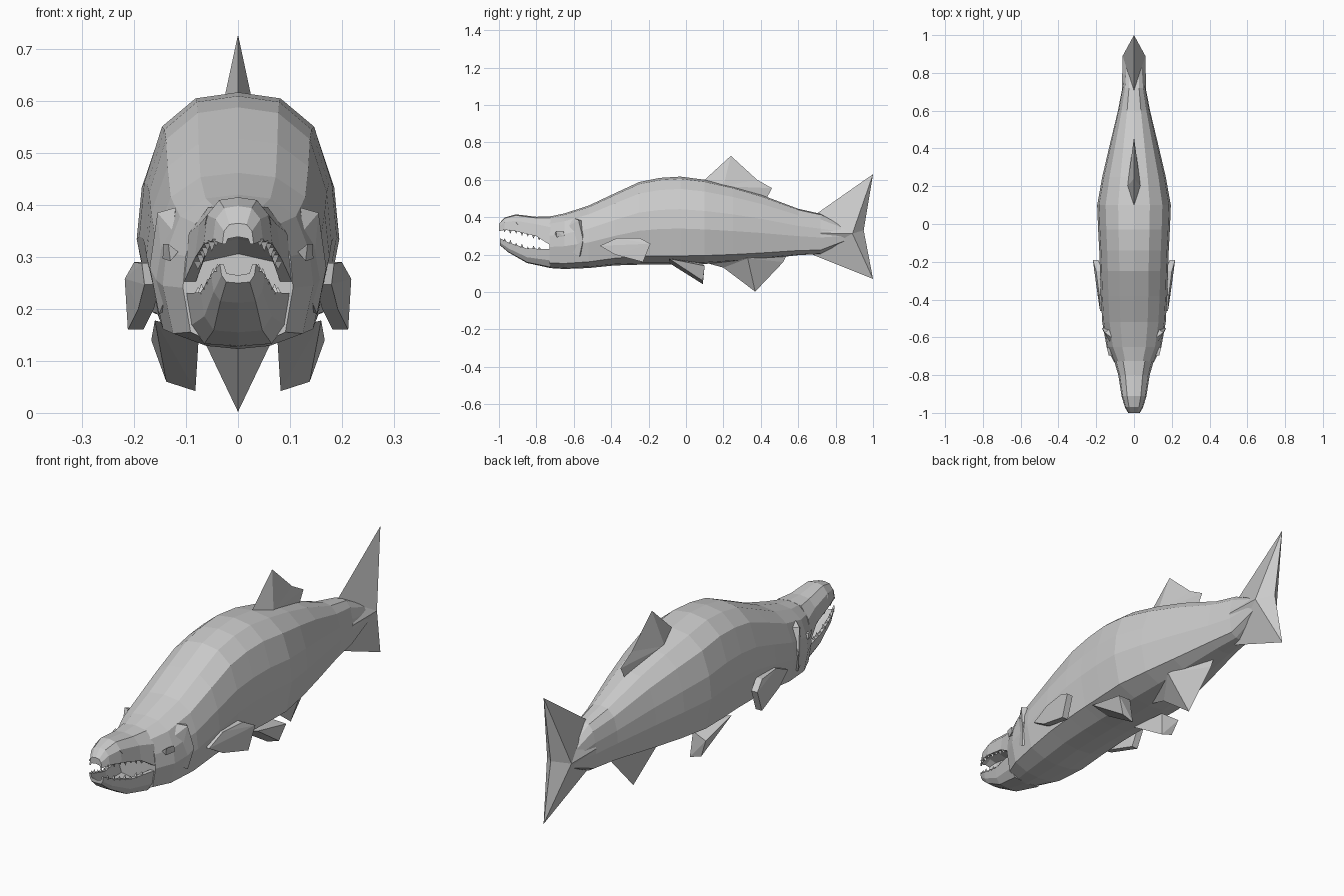
import bpy, bmesh

if "Cube" in bpy.data.objects:
    bpy.data.objects.remove(bpy.data.objects["Cube"])


def make(name, verts, faces=None):
    """Mesh from faces, or the convex hull of the points when no faces are given."""
    bm = bmesh.new()
    vs = [bm.verts.new(v) for v in verts]
    if faces is None:
        bmesh.ops.convex_hull(bm, input=vs)
        loose = [v for v in bm.verts if not v.link_faces]
        bmesh.ops.delete(bm, geom=loose, context='VERTS')
    else:
        for f in faces:
            bm.faces.new([vs[i] for i in f])
    bmesh.ops.recalc_face_normals(bm, faces=bm.faces)
    me = bpy.data.meshes.new(name)
    bm.to_mesh(me)
    bm.free()
    ob = bpy.data.objects.new(name, me)
    bpy.context.collection.objects.link(ob)
    return ob


def loft(name, half, stations):
    """Skin a mirrored half section through (y, half width, bottom, top) stations."""
    ring = half + [(-x, z) for x, z in reversed(half) if x > 0]
    n = len(ring)
    verts = [(x * w, y, b + z * (t - b)) for y, w, b, t in stations for x, z in ring]
    faces = [(i * n + j, i * n + (j + 1) % n, (i + 1) * n + (j + 1) % n, (i + 1) * n + j)
             for i in range(len(stations) - 1) for j in range(n)]
    last = (len(stations) - 1) * n
    faces += [tuple(range(n)), tuple(range(last, last + n))]
    return make(name, verts, faces)


def ridge_fin(name, outline, hub, t):
    """Centre fin: flat outline at x = 0, fanned to a raised hub on each side."""
    n = len(outline)
    verts = [(0, y, z) for y, z in outline] + [(t, *hub), (-t, *hub)]
    faces = [(i, (i + 1) % n, k) for i in range(n) for k in (n, n + 1)]
    return make(name, verts, faces)


def pair(name, pts):
    for side, s in (("right", 1), ("left", -1)):
        make(f"{name}_{side}", [(s * x, y, z) for x, y, z in pts])


# body
body_half = [(0, 1), (.43, .975), (.77, .86), (.95, .63), (1, .41), (.86, .1), (.42, .02), (0, 0)]
loft("body", body_half, [
    (-.73, .106, .128, .403), (-.65, .145, .123, .42), (-.52, .168, .128, .462),
    (-.38, .176, .142, .528), (-.25, .18, .146, .588), (-.14, .184, .147, .61),
    (-.03, .19, .146, .617), (.10, .195, .15, .60), (.25, .168, .16, .565),
    (.40, .133, .174, .52), (.60, .085, .197, .445), (.72, .062, .203, .418),
    (.87, .05, .275, .34)])

# jaws
upper = [(-1.0, .03, .325, .365), (-.97, .048, .332, .398), (-.91, .066, .325, .415),
         (-.80, .083, .298, .402), (-.725, .105, .25, .405)]
lower = [(-.995, .035, .25, .287), (-.95, .052, .212, .265), (-.85, .072, .155, .232),
         (-.725, .10, .128, .23)]
loft("upper_jaw", [(0, 1), (.55, .94), (.9, .62), (1, 0), (.78, 0), (.65, .25), (0, .35)], upper)
loft("lower_jaw", [(0, 0), (.65, .05), (.9, .4), (1, 1), (.8, 1), (.62, .5), (0, .4)], lower)

# teeth
tv, tf = [], []


def tooth(x, y, z, h):
    k, r = len(tv), .008
    tv.extend([(x - r, y - r, z), (x + r, y - r, z), (x, y + r, z), (x, y, z + h)])
    tf.extend([(k, k + 1, k + 2), (k, k + 1, k + 3), (k + 1, k + 2, k + 3), (k + 2, k, k + 3)])


for path, zi, d in ((upper, 2, -1), (lower, 3, 1)):
    for i in range(7):
        y = -.97 + i * .031
        a, b = next((p, q) for p, q in zip(path, path[1:]) if p[0] <= y <= q[0])
        f = (y - a[0]) / (b[0] - a[0])
        w, z = (a[j] + f * (b[j] - a[j]) for j in (1, zi))
        for s in (1, -1):
            tooth(s * w * .88, y, z - d * .003, d * (.015 + .006 * (i % 2)))
make("teeth", tv, tf)

# eyes, nostrils and gill covers
pair("eye", [(.115, -.70, .31), (.134, -.695, .325), (.144, -.655, .325), (.145, -.65, .297),
             (.13, -.69, .292), (.115, -.65, .31)])
pair("nostril", [(.045, -.92, .372), (.06, -.915, .38), (.064, -.90, .362), (.05, -.89, .388),
                 (.045, -.89, .36)])
pair("gill_cover", [(.125, -.63, .35), (.14, -.62, .22), (.12, -.60, .395), (.155, -.575, .385),
                    (.170, -.55, .28), (.152, -.57, .19), (.12, -.55, .38), (.13, -.55, .2)])

# centre fins
ridge_fin("dorsal_fin", [(.09, .585), (.10, .60), (.24, .728), (.38, .60), (.46, .555),
                         (.43, .50), (.30, .50)], (.20, .565), .035)
ridge_fin("anal_fin", [(.11, .155), (.20, .13), (.37, .002), (.52, .16), (.55, .22), (.3, .25)],
          (.33, .18), .085)

# tail fin
s = .06
make("tail_fin", [(0, .70, .42), (0, 1, .63), (0, .95, .33), (0, 1, .07), (0, .68, .198),
                  (s, .89, .312), (-s, .89, .312), (s + .004, .72, .315), (-s - .004, .72, .315)],
     [f for h, m in ((5, 7), (6, 8))
      for f in ((0, 1, h), (1, 2, h), (2, 3, h), (3, 4, h), (0, h, m), (4, h, m), (0, m, 4))])

# paired fins
pec = [(.18, -.46, .247), (.185, -.37, .288), (.20, -.25, .29), (.218, -.19, .258),
       (.212, -.23, .16), (.192, -.38, .2)]
pair("pectoral_fin", pec + [(x - .03, y, z) for x, y, z in pec])
pair("pelvic_fin", [(.075, -.09, .155), (.16, -.09, .178), (.082, .09, .042), (.138, .09, .06),
                    (.167, .10, .14), (.09, .08, .155)])
